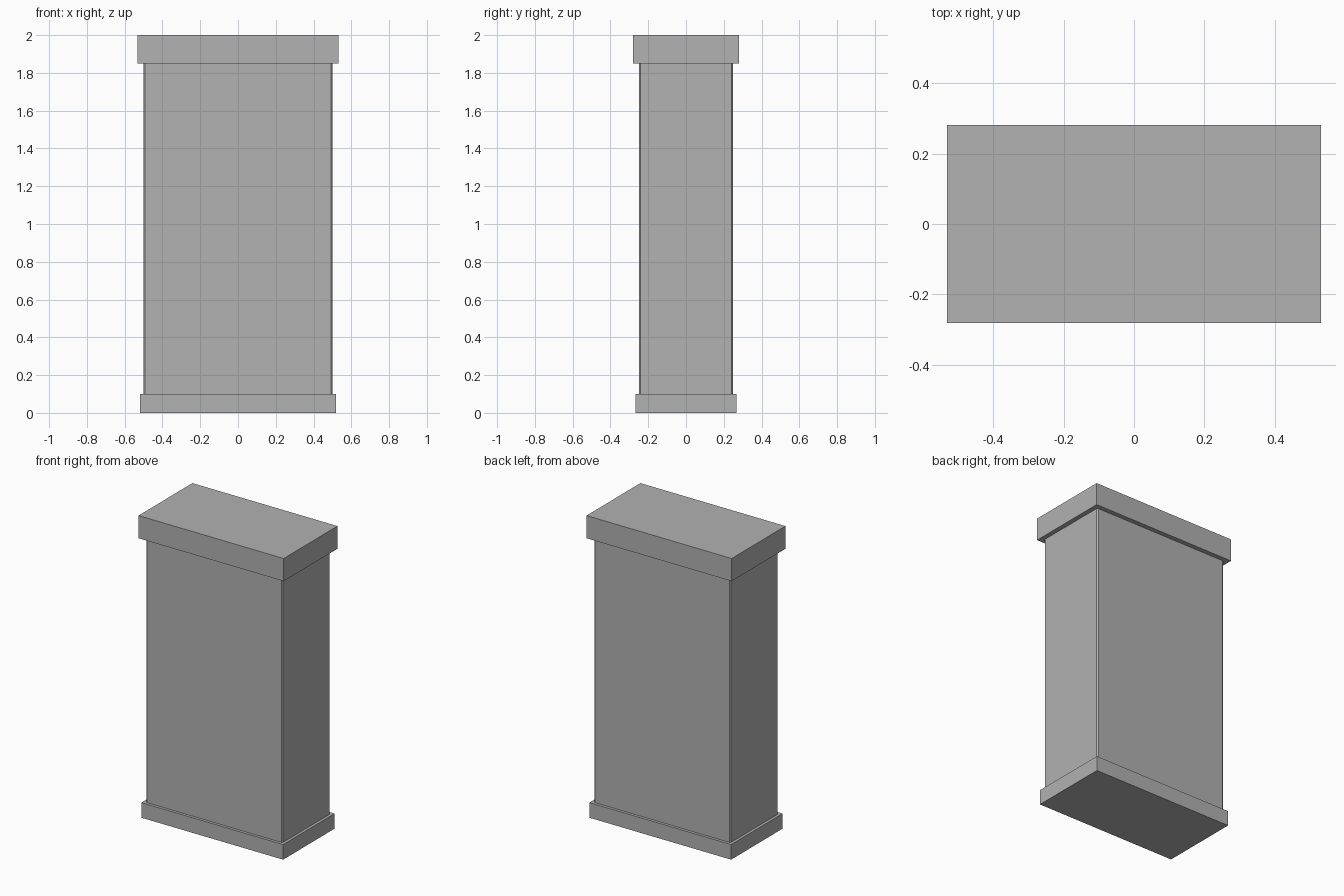
import bpy
import bmesh

if "Cube" in bpy.data.objects:
    bpy.data.objects.remove(bpy.data.objects["Cube"])

# Single plain grey for every part
grey = bpy.data.materials.new("stone_grey")
grey.diffuse_color = (0.445, 0.445, 0.445, 1.0)
grey.use_nodes = True
grey.node_tree.nodes["Principled BSDF"].inputs["Base Color"].default_value = grey.diffuse_color


def box(name, width, depth, z0, z1, chamfer=0.0):
    """Box from z0 to z1, with optionally chamfered upright edges."""
    bm = bmesh.new()
    bmesh.ops.create_cube(bm, size=1.0)
    for v in bm.verts:
        v.co.x *= width
        v.co.y *= depth
        v.co.z = z0 if v.co.z < 0 else z1
    if chamfer:
        upright = [e for e in bm.edges
                   if abs(e.verts[0].co.z - e.verts[1].co.z) > 0.5]
        bmesh.ops.bevel(bm, geom=upright, offset=chamfer, segments=1,
                        affect='EDGES')
    mesh = bpy.data.meshes.new(name)
    bm.to_mesh(mesh)
    bm.free()
    mesh.materials.append(grey)
    obj = bpy.data.objects.new(name, mesh)
    bpy.context.collection.objects.link(obj)
    return obj


# Plinth, shaft and overhanging cap
box("base_plinth", 1.037, 0.537, 0.0, 0.1)
box("pillar_shaft", 1.0, 0.5, 0.1, 1.85, chamfer=0.008)
box("top_cap", 1.062, 0.562, 1.85, 2.0)
